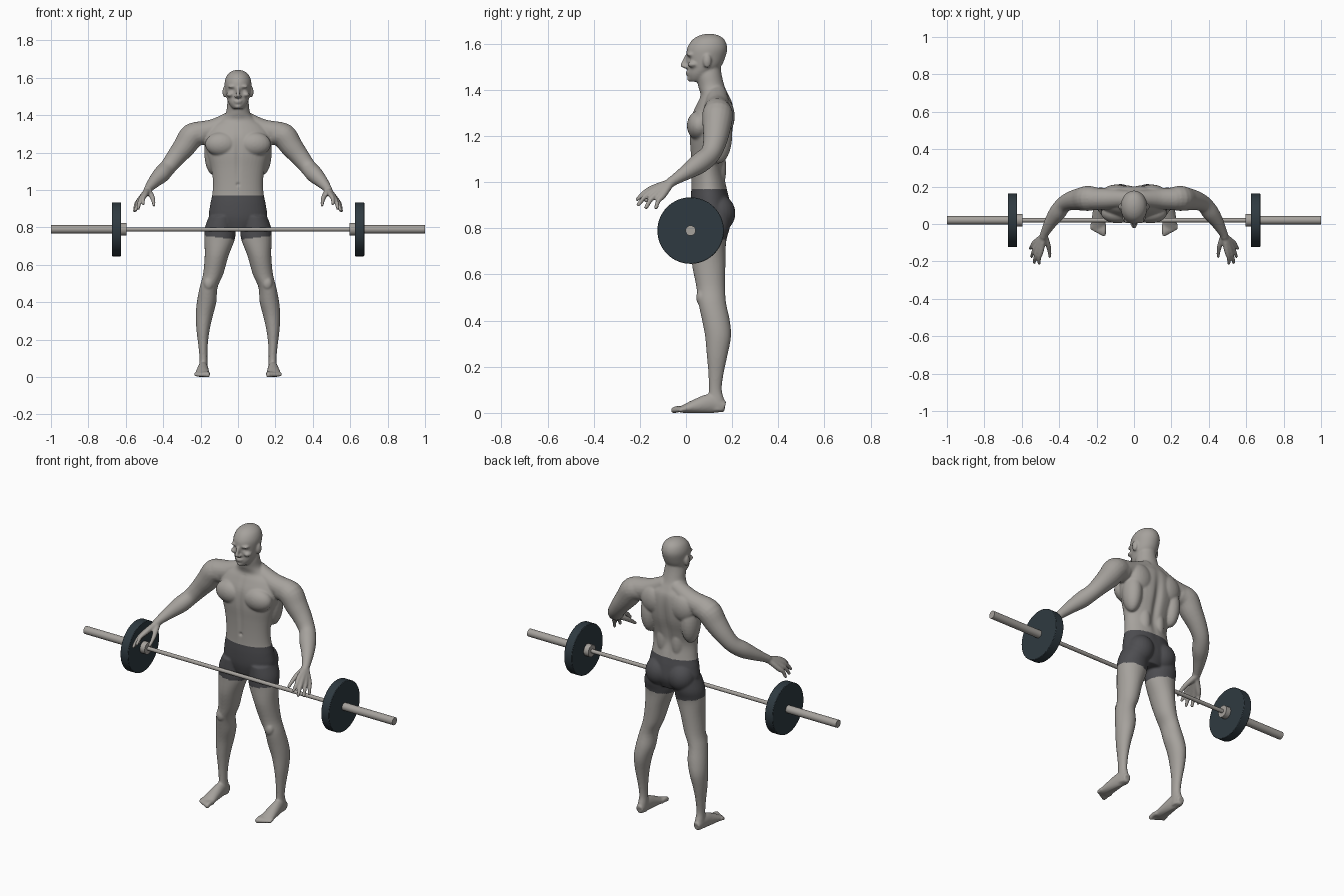
import bpy
import bmesh
import math
from mathutils import Vector, Matrix

cube = bpy.data.objects.get("Cube")
if cube:
    bpy.data.objects.remove(cube)


def material(name, rgb):
    m = bpy.data.materials.new(name)
    m.use_nodes = True
    m.diffuse_color = (*rgb, 1)
    m.node_tree.nodes["Principled BSDF"].inputs["Base Color"].default_value = (*rgb, 1)
    return m


SKIN = material("warm grey skin", (0.38, 0.36, 0.335))
CLOTH = material("charcoal cloth", (0.075, 0.075, 0.082))
STEEL = material("bar steel", (0.38, 0.36, 0.335))
RUBBER = material("blue black rubber", (0.028, 0.042, 0.052))


def spline(points, steps=4):
    """Catmull-Rom resampling of section tuples."""
    pts = [Vector(p) for p in points]
    out = []
    for i in range(len(pts) - 1):
        a, b, c, d = pts[max(i - 1, 0)], pts[i], pts[i + 1], pts[min(i + 2, len(pts) - 1)]
        for k in range(steps):
            t = k / steps
            out.append(b + (c - a) * (t / 2) + (a * 2 - b * 5 + c * 4 - d) * (t * t / 2)
                       + (b * 3 - a - c * 3 + d) * (t ** 3 / 2))
    return out + [pts[-1]]


def loft(bm, sections, upright=False, side=1, sides=28):
    """Skin of elliptical rings; each section is x, y, z, width, depth."""
    secs = spline(sections)
    rings = []
    for i, s in enumerate(secs):
        u, w = Vector((1, 0, 0)), Vector((0, 1, 0))
        if not upright:
            t = (secs[min(i + 1, len(secs) - 1)].xyz - secs[max(i - 1, 0)].xyz).normalized()
            u = t.cross(Vector((0, 0, 1))).normalized()
            w = u.cross(t)
        ring = []
        for k in range(sides):
            a = math.tau * k / sides
            p = s.xyz + u * (s[3] * math.cos(a)) + w * (s[4] * math.sin(a))
            ring.append(bm.verts.new((p.x * side, p.y, p.z)))
        rings.append(ring)
    for r, q in zip(rings, rings[1:]):
        for k in range(sides):
            j = (k + 1) % sides
            bm.faces.new((r[k], r[j], q[j], q[k]))
    bm.faces.new(rings[0][::-1])
    bm.faces.new(rings[-1])


def blob(bm, centre, radii, side=1):
    """Ellipsoid muscle or feature."""
    c = Vector((centre[0] * side, centre[1], centre[2]))
    bmesh.ops.create_uvsphere(bm, u_segments=24, v_segments=16, radius=1,
                              matrix=Matrix.Translation(c) @ Matrix.Diagonal((*radii, 1)))


def limb(bm, points, side):
    """Round tube through x, y, z, radius points with ball ends."""
    loft(bm, [(*p, p[3]) for p in points], side=side, sides=20)
    for p in (points[0], points[-1]):
        blob(bm, p[:3], (p[3],) * 3, side)


body = bmesh.new()

# Torso and neck
loft(body, [
    (0, .105, .79, .09, .07), (0, .11, .85, .152, .088), (0, .105, .92, .149, .085),
    (0, .10, .98, .137, .077), (0, .095, 1.05, .134, .072), (0, .10, 1.12, .145, .08),
    (0, .108, 1.2, .168, .093), (0, .115, 1.28, .18, .093), (0, .125, 1.34, .15, .078),
    (0, .125, 1.375, .10, .062), (0, .112, 1.41, .066, .058), (0, .10, 1.46, .058, .056),
    (0, .10, 1.5, .05, .05)], upright=True, sides=40)

# Head, nose and lips
loft(body, [
    (0, .047, 1.435, .026, .03), (0, .053, 1.447, .038, .042), (0, .062, 1.47, .052, .055),
    (0, .08, 1.50, .063, .071), (0, .086, 1.54, .069, .084), (0, .092, 1.58, .071, .087),
    (0, .097, 1.615, .058, .071), (0, .10, 1.635, .034, .043), (0, .10, 1.643, .008, .01)],
    upright=True, sides=40)
loft(body, [(0, .006, 1.55, .008, .01), (0, -.008, 1.52, .009, .011),
            (0, -.013, 1.503, .012, .012), (0, .004, 1.492, .012, .008)], upright=True)
blob(body, (0, .01, 1.476), (.021, .012, .006))
blob(body, (0, .011, 1.466), (.018, .012, .006))
blob(body, (0, .02, 1.447), (.02, .016, .012))

for s in (1, -1):
    # Face: brow, cheekbone, nostril and ear
    blob(body, (.03, .021, 1.553), (.026, .02, .008), s)
    blob(body, (.042, .032, 1.51), (.02, .025, .014), s)
    blob(body, (.012, -.001, 1.5), (.008, .009, .008), s)
    blob(body, (.072, .092, 1.525), (.011, .018, .03), s)

    # Chest, back and seat muscles
    blob(body, (.088, .058, 1.245), (.088, .054, .065), s)
    blob(body, (.13, .14, 1.2), (.05, .06, .12), s)
    blob(body, (.095, .165, 1.285), (.075, .046, .08), s)
    blob(body, (.045, .12, 1.06), (.045, .055, .12), s)
    blob(body, (.073, .142, .865), (.075, .072, .08), s)
    limb(body, [(.04, .135, 1.375, .045), (.13, .135, 1.325, .055), (.22, .135, 1.305, .06)], s)

    # Arm
    limb(body, [(.2, .135, 1.30, .06), (.245, .137, 1.29, .067), (.285, .133, 1.235, .061),
                (.333, .125, 1.175, .051), (.375, .105, 1.122, .044), (.41, .06, 1.083, .045),
                (.445, .01, 1.048, .035), (.475, -.045, 1.013, .024), (.483, -.065, 1.0, .022)], s)

    # Hand: one strand per finger, from wrist over the knuckle to the tip
    for knuckle, tip in [((.495, -.14, .975), (.508, -.21, .926)),
                         ((.512, -.14, .963), (.533, -.206, .902)),
                         ((.524, -.124, .95), (.547, -.173, .89)),
                         ((.531, -.10, .942), (.553, -.13, .889))]:
        middle = (Vector(knuckle) + Vector(tip)) / 2 + Vector((.004, -.004, .005))
        limb(body, [(.484, -.065, .998, .017), (*knuckle, .0145), (*middle, .011), (*tip, .009)], s)
    limb(body, [(.478, -.06, .995, .016), (.46, -.11, .965, .014),
                (.452, -.145, .94, .011), (.45, -.173, .92, .009)], s)

    # Leg
    loft(body, [
        (.085, .11, .86, .07, .085), (.096, .105, .8, .081, .084), (.098, .098, .74, .082, .076),
        (.114, .098, .65, .064, .073), (.133, .107, .55, .054, .063), (.157, .113, .48, .048, .06),
        (.168, .13, .4, .052, .06), (.18, .139, .33, .046, .056), (.187, .135, .25, .035, .045),
        (.187, .13, .17, .025, .033), (.185, .127, .1, .021, .028), (.185, .132, .05, .024, .036),
        (.185, .135, .008, .024, .034)], upright=True, side=s)
    blob(body, (.157, .066, .5), (.027, .022, .035), s)

    # Foot and toes
    loft(body, [(.185, .168, .026, .02, .024), (.187, .11, .04, .027, .042),
                (.189, .05, .03, .034, .033), (.191, -.005, .018, .039, .019),
                (.192, -.025, .014, .037, .013)], side=s)
    for i in range(5):
        x, r = .163 + .0155 * i, .014 - .0012 * i
        limb(body, [(x, -.005, .016, r), (x, -.035 + .006 * i, .017, r),
                    (x, -.052 + .007 * i, .012, r)], s)

bmesh.ops.recalc_face_normals(body, faces=body.faces)
mesh = bpy.data.meshes.new("body_parts")
body.to_mesh(mesh)
body.free()
athlete = bpy.data.objects.new("athlete_body", mesh)
bpy.context.collection.objects.link(athlete)

# Fuse the parts into one smooth skin
fuse = athlete.modifiers.new("fuse", "REMESH")
fuse.mode = "VOXEL"
fuse.voxel_size = .0055
relax = athlete.modifiers.new("relax", "SMOOTH")
relax.factor = .5
relax.iterations = 5
graph = bpy.context.evaluated_depsgraph_get()
skin = bpy.data.meshes.new_from_object(athlete.evaluated_get(graph))
athlete.modifiers.clear()
athlete.data = skin
skin.name = "athlete_body"


def bump(d, width):
    return math.exp(-(d / width) ** 2)


# Eye sockets, breastbone line, navel and spine groove; flat soles
for v in skin.vertices:
    x, y, z = v.co
    if y < .06:
        v.co.y += .007 * bump(math.hypot(abs(x) - .028, z - 1.535), .011)
        v.co.y += .008 * bump(math.hypot(x, z - 1.03), .008)
        v.co.y += .006 * bump(x, .014) * bump(z - 1.18, .14)
    elif y > .12:
        v.co.y -= .016 * bump(x, .022) * bump(z - 1.16, .15)
    v.co.z = max(z, 0)

# Shorts: cloth between the waistband and the sloping hems
skin.materials.clear()
skin.materials.append(SKIN)
skin.materials.append(CLOTH)
for f in skin.polygons:
    c = f.center
    hem = .733 + .12 * abs(c.x)
    f.material_index = int(abs(c.x) < .28 and hem < c.z < .97)
    f.use_smooth = True


def rod(name, x0, x1, radius, mat, sides=32, bevel=0):
    """Cylinder along x on the barbell axis."""
    bpy.ops.mesh.primitive_cylinder_add(vertices=sides, radius=radius, depth=abs(x1 - x0),
                                        location=((x0 + x1) / 2, .02, .79),
                                        rotation=(0, math.pi / 2, 0))
    ob = bpy.context.object
    ob.name = name
    ob.data.materials.append(mat)
    if bevel:
        b = ob.modifiers.new("edge", "BEVEL")
        b.width = bevel
        b.segments = 2
    bpy.ops.object.shade_smooth_by_angle()


# Barbell
rod("barbell_shaft", -.62, .62, .011, STEEL)
for s, label in ((1, "left"), (-1, "right")):
    rod(label + "_sleeve", s * .61, s * 1.0, .022, STEEL)
    rod(label + "_collar", s * .595, s * .626, .034, STEEL)
    rod(label + "_weight_plate", s * .625, s * .675, .144, RUBBER, 64, .003)
